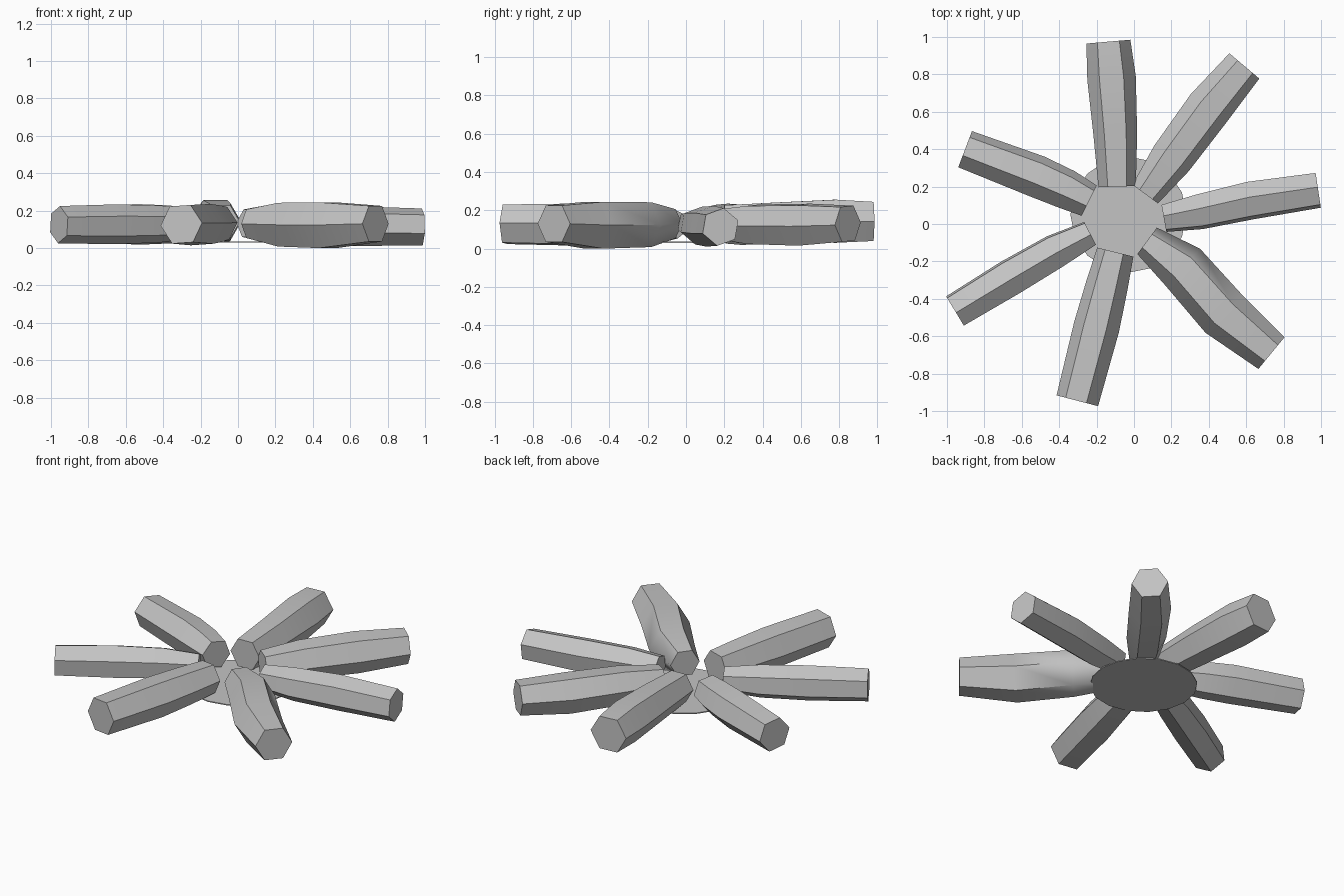
import bpy, bmesh, math
from mathutils import Vector

if "Cube" in bpy.data.objects:
    bpy.data.objects.remove(bpy.data.objects["Cube"])

wood = bpy.data.materials.new("plain grey")
wood.diffuse_color = (0.55, 0.55, 0.55, 1)
wood.use_nodes = True
wood.node_tree.nodes["Principled BSDF"].inputs["Base Color"].default_value = wood.diffuse_color


def finish(name, bm, smooth=None):
    bmesh.ops.recalc_face_normals(bm, faces=bm.faces)
    me = bpy.data.meshes.new(name)
    bm.to_mesh(me)
    bm.free()
    me.materials.append(wood)
    ob = bpy.data.objects.new(name, me)
    bpy.context.collection.objects.link(ob)
    if smooth:
        bpy.ops.object.select_all(action='DESELECT')
        ob.select_set(True)
        bpy.context.view_layer.objects.active = ob
        bpy.ops.object.shade_smooth_by_angle(angle=math.radians(smooth))


def log(name, roll, path):
    """Six-sided bent log through (x, y, z, radius) points, inner end first."""
    bm = bmesh.new()
    rings = []
    pts = [Vector(p[:3]) for p in path]
    for i, p in enumerate(pts):
        d = pts[min(i + 1, len(pts) - 1)] - pts[max(i - 1, 0)]
        side = Vector((-d.y, d.x, 0)).normalized()
        r = path[i][3]
        ring = []
        for k in range(6):
            a = math.radians(60 * k + roll)
            ring.append(bm.verts.new(p + side * r * math.cos(a) + Vector((0, 0, r * math.sin(a)))))
        rings.append(ring)
    for a, b in zip(rings, rings[1:]):
        for k in range(6):
            n = (k + 1) % 6
            bm.faces.new((a[k], a[n], b[n], b[k]))
    bm.faces.new(rings[0])
    bm.faces.new(rings[-1])
    finish(name, bm, 59)


# Seven logs radiating from the middle
log("log_back", 0, [(-0.09, 0.2, 0.14, 0.1), (-0.10, 0.48, 0.14, 0.117),
                    (-0.12, 0.78, 0.143, 0.13), (-0.137, 0.975, 0.142, 0.118)])
log("log_back_right", 4, [(0.06, 0.16, 0.13, 0.085), (0.2, 0.35, 0.127, 0.115),
                          (0.4, 0.62, 0.125, 0.122), (0.59, 0.845, 0.13, 0.105)])
log("log_right", 20, [(0.16, 0.03, 0.125, 0.078), (0.35, 0.065, 0.12, 0.1),
                      (0.62, 0.125, 0.117, 0.108), (0.985, 0.18, 0.113, 0.1)])
log("log_front_right", 0, [(0.07, -0.09, 0.13, 0.088), (0.26, -0.23, 0.125, 0.135),
                           (0.48, -0.48, 0.122, 0.141), (0.735, -0.69, 0.13, 0.11)])
log("log_front", 4, [(-0.1, -0.15, 0.13, 0.1), (-0.145, -0.33, 0.127, 0.113),
                     (-0.2, -0.55, 0.125, 0.123), (-0.303, -0.945, 0.127, 0.115)])
log("log_front_left", 24, [(-0.235, -0.05, 0.128, 0.075), (-0.42, -0.145, 0.128, 0.1),
                           (-0.66, -0.285, 0.127, 0.107), (-0.957, -0.465, 0.125, 0.1)])
log("log_back_left", 10, [(-0.24, 0.125, 0.128, 0.092), (-0.36, 0.185, 0.127, 0.108),
                          (-0.52, 0.255, 0.127, 0.115), (-0.903, 0.4, 0.125, 0.105)])

# Thin disc of ash underneath the middle
bm = bmesh.new()
bmesh.ops.create_cone(bm, cap_ends=True, segments=16, radius1=0.31, radius2=0.31, depth=0.006)
bmesh.ops.translate(bm, verts=bm.verts, vec=(-0.03, 0.05, 0.033))
finish("ash_disc", bm)
